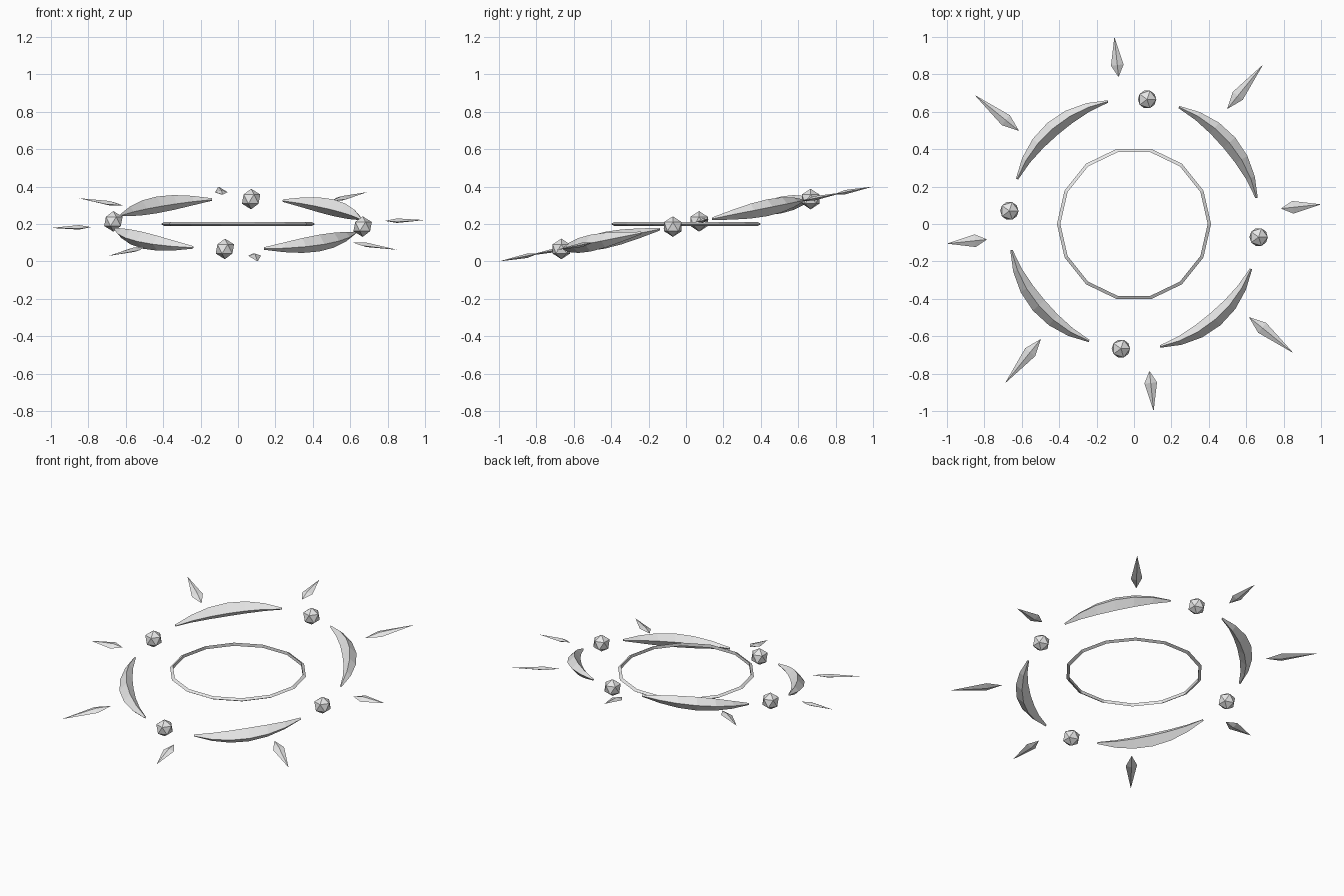
import bpy, bmesh, math
from mathutils import Vector

if "Cube" in bpy.data.objects:
    bpy.data.objects.remove(bpy.data.objects["Cube"])

grey = bpy.data.materials.new("pale_grey")
grey.diffuse_color = (0.8, 0.8, 0.8, 1)
grey.use_nodes = True
grey.node_tree.nodes["Principled BSDF"].inputs["Base Color"].default_value = grey.diffuse_color


def tilt(r, a, h=0.0):
    """Point at radius r and angle a on the sloping outer plane, raised by h."""
    x, y = r * math.cos(a), r * math.sin(a)
    return Vector((x, y, 0.2 + 0.2 * y + h))


def finish(name, bm):
    bmesh.ops.recalc_face_normals(bm, faces=bm.faces)
    me = bpy.data.meshes.new(name)
    bm.to_mesh(me)
    bm.free()
    me.materials.append(grey)
    ob = bpy.data.objects.new(name, me)
    bpy.context.collection.objects.link(ob)


def skin(bm, rings, closed=False):
    """Join successive cross-sections with quads, capping open ends."""
    loops = [[bm.verts.new(p) for p in ring] for ring in rings]
    n = len(loops[0])
    pairs = list(zip(loops, loops[1:]))
    if closed:
        pairs.append((loops[-1], loops[0]))
    for a, b in pairs:
        for i in range(n):
            j = (i + 1) % n
            bm.faces.new((a[i], a[j], b[j], b[i]))
    if not closed:
        bm.faces.new(loops[0])
        bm.faces.new(loops[-1])


# Level inner ring: 14 sides, triangular section
bm = bmesh.new()
rings = []
for i in range(14):
    a = math.tau * i / 14
    ring = []
    for k in range(3):
        b = math.tau * k / 3
        r = 0.4 + 0.012 * math.cos(b)
        ring.append((r * math.cos(a), r * math.sin(a), 0.2 + 0.012 * math.sin(b)))
    rings.append(ring)
skin(bm, rings, closed=True)
finish("inner_ring", bm)

for q in range(4):
    turn = q * math.pi / 2

    # Tapered crescent with diamond section
    bm = bmesh.new()
    rings = []
    for i in range(7):
        t = i / 6
        a = turn + math.radians(12 + 57 * t)
        s = 0.15 + 0.85 * math.sin(math.pi * t)
        w, h = 0.042 * s, 0.045 * s
        rings.append([tilt(0.67 + w, a), tilt(0.67, a, h),
                      tilt(0.67 - w, a), tilt(0.67, a, -h)])
    skin(bm, rings)
    finish(f"crescent_{q + 1}", bm)

    # Faceted bead in each gap
    bm = bmesh.new()
    bmesh.ops.create_icosphere(bm, subdivisions=1, radius=0.055)
    bmesh.ops.translate(bm, verts=bm.verts, vec=tilt(0.67, turn - math.radians(6)))
    finish(f"bead_{q + 1}", bm)

# Outward spikes, longer on the diagonals
for k in range(8):
    a = math.radians(6 + 45 * k)
    tip = 1.097 if k % 2 else 1.005
    base = 0.79
    mid = base + 0.3 * (tip - base)
    side = Vector((-math.sin(a), math.cos(a), 0.2 * math.cos(a))) * 0.034
    c = tilt(mid, a)
    up = Vector((0, 0, 0.012))
    bm = bmesh.new()
    v0, v1 = bm.verts.new(tilt(base, a)), bm.verts.new(tilt(tip, a))
    belt = [bm.verts.new(p) for p in (c + side, c + up, c - side, c - up)]
    for i in range(4):
        j = (i + 1) % 4
        bm.faces.new((v0, belt[i], belt[j]))
        bm.faces.new((v1, belt[j], belt[i]))
    finish(f"spike_{k + 1}", bm)
